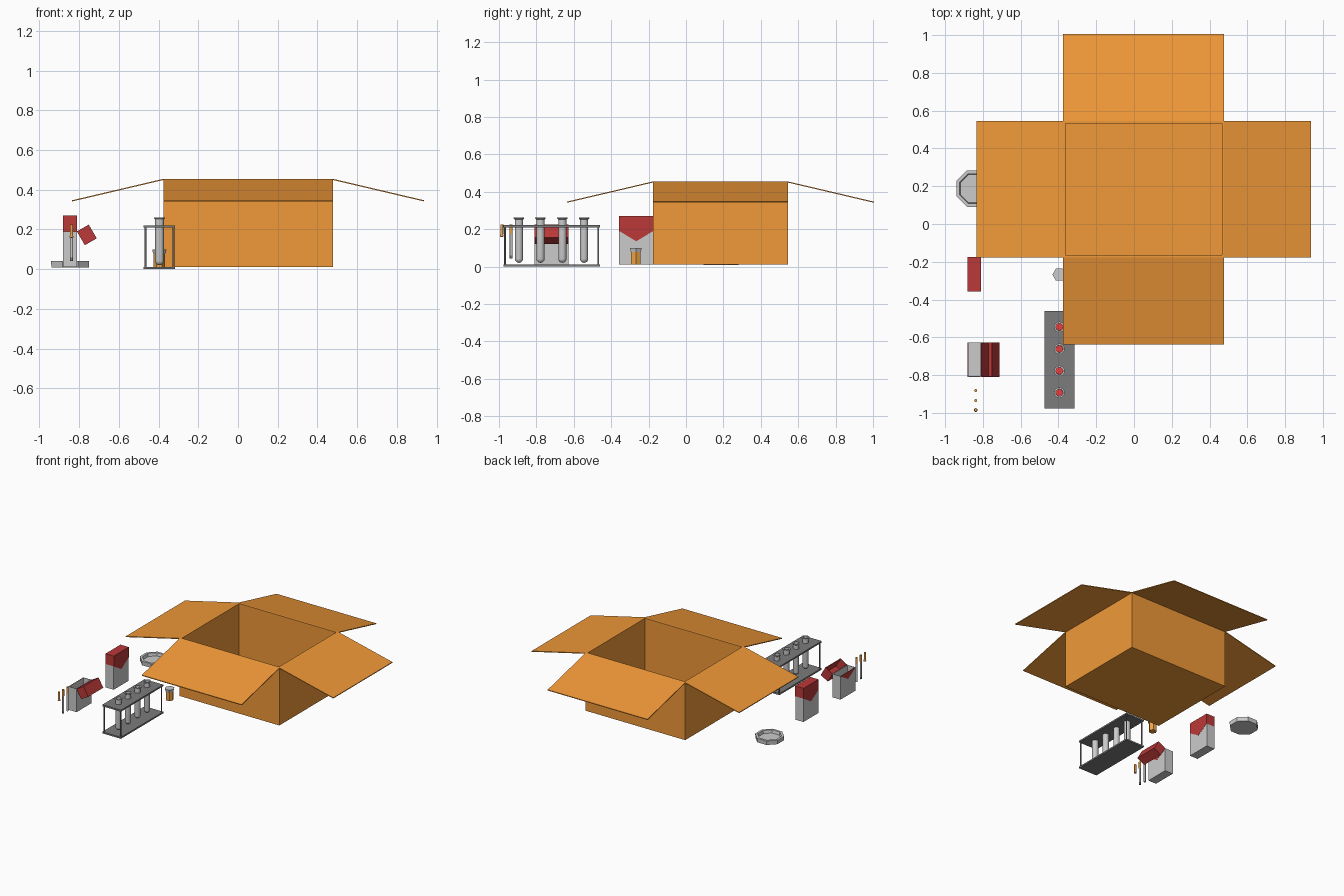
import bpy, bmesh
from math import pi, sin, cos, radians
from mathutils import Matrix, Vector

if "Cube" in bpy.data.objects:
    bpy.data.objects.remove(bpy.data.objects["Cube"])


def material(name, rgb):
    m = bpy.data.materials.new(name)
    m.diffuse_color = (*rgb, 1)
    m.use_nodes = True
    m.node_tree.nodes["Principled BSDF"].inputs["Base Color"].default_value = m.diffuse_color
    return m


CARD = material("cardboard", (0.88, 0.32, 0.04))
RED = material("dark_red", (0.5, 0.04, 0.04))
BLOOD = material("red_liquid", (0.8, 0.05, 0.05))
DARK = material("dark_grey", (0.2, 0.2, 0.2))
ORANGE = material("filter_orange", (0.88, 0.38, 0.06))


def finish(name, bm, mat=None, smooth=False):
    bmesh.ops.recalc_face_normals(bm, faces=bm.faces)
    me = bpy.data.meshes.new(name)
    bm.to_mesh(me)
    bm.free()
    ob = bpy.data.objects.new(name, me)
    bpy.context.collection.objects.link(ob)
    if mat:
        me.materials.append(mat)
    if smooth:
        bpy.ops.object.select_all(action='DESELECT')
        ob.select_set(True)
        bpy.context.view_layer.objects.active = ob
        bpy.ops.object.shade_smooth_by_angle(angle=radians(40))
    return ob


def box(name, lo, hi, mat=None, open_z=0, wall=0.004, xform=None):
    """Block; open_z = 1 / -1 removes the top / bottom and hollows it inward."""
    lo, hi = Vector(lo), Vector(hi)
    bm = bmesh.new()
    bmesh.ops.create_cube(bm, size=1)
    for v in bm.verts:
        v.co = Vector(((lo[i] + hi[i]) / 2 + v.co[i] * (hi[i] - lo[i]) for i in range(3)))
    if open_z:
        bm.normal_update()
        gone = [f for f in bm.faces if f.normal.z * open_z > 0.5]
        bmesh.ops.delete(bm, geom=gone, context='FACES')
    if xform:
        bmesh.ops.transform(bm, matrix=xform, verts=bm.verts)
    if not open_z:
        return finish(name, bm, mat)
    me_ob = None
    # keep outward normals so the wall grows inward
    centre = sum((v.co for v in bm.verts), Vector()) / len(bm.verts)
    bm.normal_update()
    for f in bm.faces:
        if f.normal.dot(f.calc_center_median() - centre) < 0:
            f.normal_flip()
    me = bpy.data.meshes.new(name)
    bm.to_mesh(me)
    bm.free()
    me_ob = bpy.data.objects.new(name, me)
    bpy.context.collection.objects.link(me_ob)
    if mat:
        me.materials.append(mat)
    mod = me_ob.modifiers.new("wall", 'SOLIDIFY')
    mod.thickness, mod.offset, mod.use_even_offset = wall, -1, True
    return me_ob


def prism(name, pts, axis_lo, axis_hi, mat=None, along='x'):
    """Profile extruded along x (points are y,z) or along y (points are x,z)."""
    bm = bmesh.new()
    put = (lambda p, t: (t, p[0], p[1])) if along == 'x' else (lambda p, t: (p[0], t, p[1]))
    f = bm.faces.new([bm.verts.new(put(p, axis_lo)) for p in pts])
    ext = bmesh.ops.extrude_face_region(bm, geom=[f])
    d = axis_hi - axis_lo
    bmesh.ops.translate(bm, vec=put((0, 0), d),
                        verts=[v for v in ext['geom'] if isinstance(v, bmesh.types.BMVert)])
    return finish(name, bm, mat)


def lathe(name, profile, x, y, sides=16, mat=None, smooth=True, start=0.0):
    bm = bmesh.new()
    rings = [[bm.verts.new((x + r * cos(start + 2 * pi * i / sides),
                            y + r * sin(start + 2 * pi * i / sides), z))
              for i in range(sides)] for r, z in profile]
    for a, b in zip(rings, rings[1:]):
        for i in range(sides):
            j = (i + 1) % sides
            bm.faces.new((a[i], a[j], b[j], b[i]))
    bmesh.ops.remove_doubles(bm, verts=bm.verts, dist=1e-5)
    return finish(name, bm, mat, smooth)


def rod(name, x, y, z0, z1, r, mat=None, sides=12, smooth=True, start=0.0):
    return lathe(name, [(0, z0), (r, z0), (r, z1), (0, z1)], x, y, sides, mat, smooth, start)


# open carton
X0, X1, Y0, Y1, TOP = -0.375, 0.477, -0.177, 0.545, 0.455
box("carton", (X0, Y0, 0.01), (X1, Y1, TOP), CARD, open_z=1, wall=0.012)
REACH, DROP, T = 0.46, 0.108, 0.006


def flap(edge, s):
    tip = edge + s * REACH
    return [(edge, TOP), (tip, TOP - DROP), (tip, TOP - DROP - T), (edge, TOP - T)]


prism("flap_left", flap(X0, -1), Y0, Y1, CARD, 'y')
prism("flap_right", flap(X1, 1), Y0, Y1, CARD, 'y')
prism("flap_front", flap(Y0, -1), X0, X1, CARD, 'x')
prism("flap_back", flap(Y1, 1), X0, X1, CARD, 'x')

# closed packet: grey body and red lid with pointed faces
PX0, PX1 = -0.88, -0.811
box("closed_packet_body", (PX0, -0.357, 0.01), (PX1, -0.175, 0.19))
prism("closed_packet_lid", [(-0.357, 0.27), (-0.357, 0.19), (-0.266, 0.135),
                            (-0.175, 0.19), (-0.175, 0.27)], PX0 - 0.001, PX1 + 0.001, RED)

# open packet: hollow body, red points, lid swung back on its hinge
box("open_packet_body", (PX0, -0.81, 0.01), (PX1, -0.627, 0.19), open_z=1)
for side, px in (("front", PX0 - 0.001), ("back", PX1 - 0.001)):
    prism("open_packet_point_" + side, [(-0.81, 0.19), (-0.7185, 0.135), (-0.627, 0.19)],
          px, px + 0.002, RED)
hinge = Vector((PX1, 0, 0.19))
swing = Matrix.Translation(hinge) @ Matrix.Rotation(radians(150), 4, 'Y') @ Matrix.Translation(-hinge)
box("open_packet_lid", (PX0, -0.81, 0.19), (PX1, -0.627, 0.27), RED, open_z=-1, xform=swing)

# cigarettes: whole, burning and stubbed
CX = -0.838
for tag, y, low in (("whole", -0.882, 0.04), ("burnt", -0.935, 0.06), ("stub", -0.985, 0.172)):
    rod(tag + "_cigarette_filter", CX, y, 0.175, 0.226, 0.008, ORANGE)
    rod(tag + "_cigarette_paper", CX, y, low, 0.175, 0.0075)
rod("burnt_cigarette_ash", CX, -0.935, 0.042, 0.06, 0.0075, DARK)
lathe("stub_cigarette_end", [(0, 0.158), (0.01, 0.16), (0.008, 0.172), (0, 0.172)],
      CX, -0.985, 12, ORANGE)

# eight-sided dish
k = 1 / cos(pi / 8)
lathe("dish", [(0, 0.008), (0.094 * k, 0.008), (0.096 * k, 0.04), (0.079 * k, 0.04),
               (0.074 * k, 0.018), (0, 0.018)], -0.845, 0.187, 8, None, False, pi / 8)

# six-sided pill bottle
BX, BY = -0.396, -0.268
rod("pill_bottle_body", BX, BY, 0.012, 0.08, 0.029, ORANGE, 6, False)
lathe("pill_bottle_cap", [(0, 0.078), (0.031, 0.078), (0.036, 0.1), (0, 0.1)], BX, BY, 6, None, False)

# test tube rack
RX, TUBES = -0.395, (-0.545, -0.661, -0.778, -0.893)
box("rack_base", (-0.475, -0.976, 0), (-0.316, -0.46, 0.012), DARK)
shelf = box("rack_shelf", (-0.475, -0.976, 0.209), (-0.316, -0.46, 0.221), DARK)
for i, (px, py) in enumerate([(a, b) for a in (-0.466, -0.325) for b in (-0.967, -0.469)]):
    rod(f"rack_post_{i + 1}", px, py, 0.01, 0.211, 0.005, DARK)

# test tubes with rolled lips and red liquid, through holes in the shelf
R = 0.022
dome = [(R * sin(a * pi / 10), 0.02 + R - R * cos(a * pi / 10)) for a in range(6)]
r = R - 0.003
inner = [(r * sin(a * pi / 10), 0.02 + R - r * cos(a * pi / 10)) for a in range(5, -1, -1)]
for i, y in enumerate(TUBES):
    lathe(f"test_tube_{i + 1}", dome + [(R, 0.252), (0.028, 0.256), (0.028, 0.261), (r, 0.261)] + inner,
          RX, y, 16)
    rod(f"tube_liquid_{i + 1}", RX, y, 0.045, 0.14, r - 0.0004, BLOOD, 16)
    cutter = rod(f"hole_cutter_{i + 1}", RX, y, 0.19, 0.24, R + 0.0005, None, 16, False)
    cutter.hide_render = True
    cutter.hide_set(True)
    mod = shelf.modifiers.new("hole", 'BOOLEAN')
    mod.operation, mod.object, mod.solver = 'DIFFERENCE', cutter, 'EXACT'
